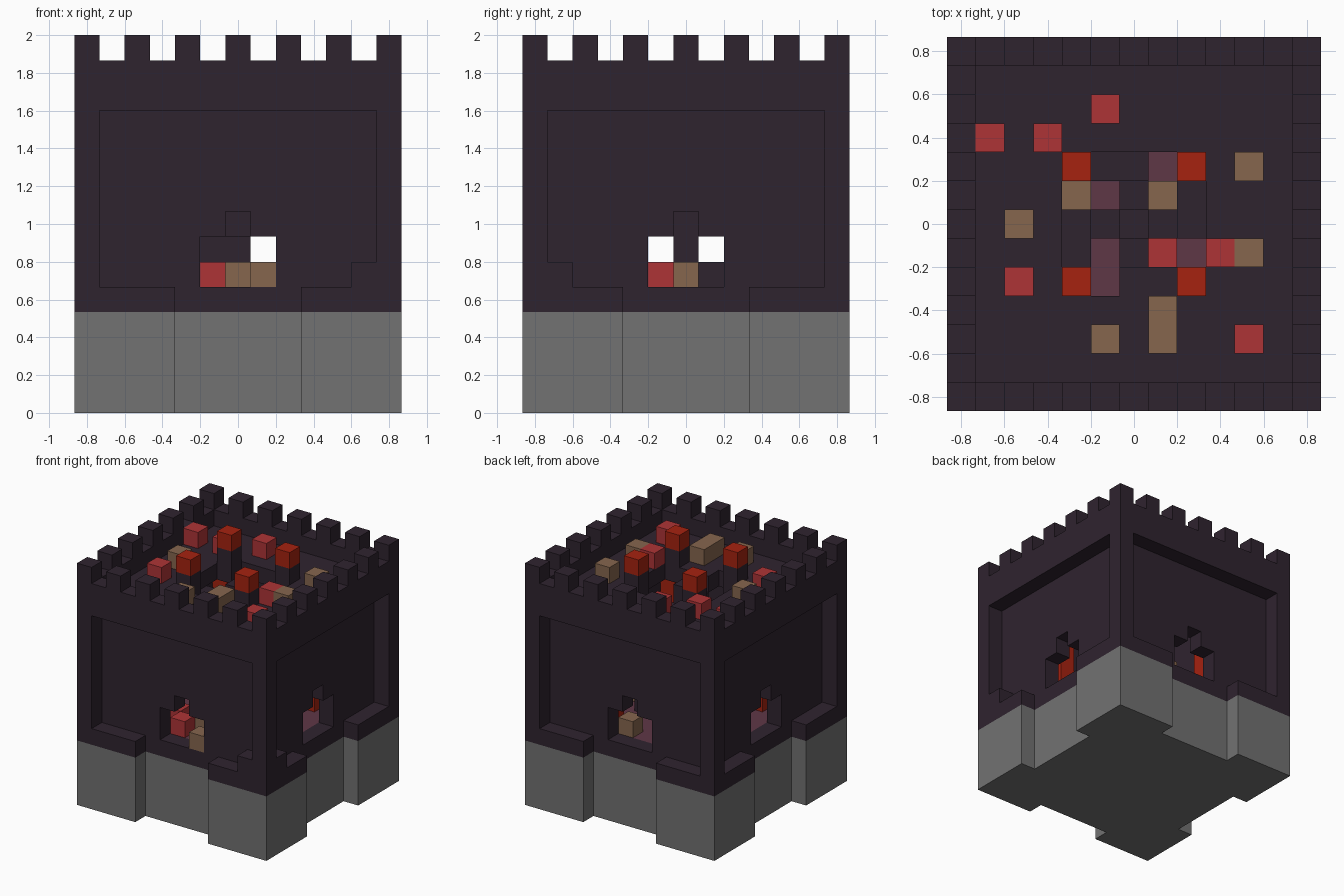
import bpy, bmesh, math
from mathutils import Matrix, Vector

if "Cube" in bpy.data.objects:
    bpy.data.objects.remove(bpy.data.objects["Cube"], do_unlink=True)

U = 2 / 15          # size of one block
N = 13              # blocks along each side


def material(name, rgb):
    m = bpy.data.materials.new(name)
    m.use_nodes = True
    m.diffuse_color = (*rgb, 1)
    bsdf = next(n for n in m.node_tree.nodes if n.type == 'BSDF_PRINCIPLED')
    bsdf.inputs["Base Color"].default_value = (*rgb, 1)
    bsdf.inputs["Roughness"].default_value = 0.9
    return m


dark = material("dark brick", (0.028, 0.017, 0.028))
grey = material("grey stone", (0.168, 0.168, 0.168))
red = material("red", (0.423, 0.034, 0.037))
orange = material("glowing orange", (0.381, 0.016, 0.005))
tan = material("tan wood", (0.238, 0.133, 0.076))
plum = material("plum carpet", (0.114, 0.038, 0.061))


def blocks(name, mat, boxes, turns=1):
    """One object from boxes (low corner, high corner) in block units, repeated by quarter turns."""
    bm = bmesh.new()
    for lo, hi in boxes:
        lo, hi = Vector(lo), Vector(hi)
        mid, size = (lo + hi) / 2, hi - lo
        place = Matrix.Translation(((mid.x - N / 2) * U, (mid.y - N / 2) * U, mid.z * U))
        for t in range(turns):
            turn = Matrix.Rotation(t * math.pi / 2, 4, 'Z')
            bmesh.ops.create_cube(bm, size=1, matrix=turn @ place @ Matrix.Diagonal((*(size * U), 1)))
    me = bpy.data.meshes.new(name)
    bm.to_mesh(me)
    bm.free()
    me.materials.append(mat)
    ob = bpy.data.objects.new(name, me)
    bpy.context.collection.objects.link(ob)
    return ob


def cell(x, y, z):
    return ((x, y, z), (x + 1, y + 1, z + 1))


# Stone base with wider corners
blocks("stone_base_core", grey, [((1, 1, 0), (12, 12, 4))])
blocks("stone_base_corners", grey, [((0, 0, 0), (4, 1, 4)), ((0, 1, 0), (1, 4, 4))], 4)

# Brick course over the base, corner posts and overhanging top band
blocks("brick_course", dark, [((0, 0, 4), (4, 1, 5)), ((0, 1, 4), (1, 4, 5)),
                              ((1, 1, 4), (11, 2, 5))], 4)
blocks("corner_posts", dark, [((0, 0, 5), (1, 1, 12))], 4)
blocks("corner_step", dark, [cell(11, 0, 5), cell(12, 1, 5)])
blocks("top_band", dark, [((0, 0, 12), (12, 1, 14))], 4)
blocks("battlements", dark, [cell(x, 0, 14) for x in range(0, 12, 2)], 4)

# Recessed walls, each with a cross-topped window
blocks("recessed_walls", dark, [((1, 1, 5), (5, 2, 12)), ((8, 1, 5), (11, 2, 12)),
                                ((5, 1, 7), (6, 2, 12)), ((7, 1, 7), (8, 2, 12)),
                                ((6, 1, 8), (7, 2, 12))], 4)

# Carpeted chamber floor and glowing columns
blocks("chamber_floor", plum, [((2, 2, 4), (11, 11, 5))])
blocks("glowing_columns", orange, [((3, 3, 5), (4, 4, 12))], 4)

# Roof deck around the stairwell, with lamps on posts
blocks("roof_deck", dark, [((1, 1, 12), (9, 4, 13))], 4)
blocks("lamp_posts", dark, [((4, 4, 12), (5, 5, 14))], 4)
blocks("lamps", orange, [cell(4, 4, 14)], 4)

# Spiral stair: a pillar with steps that climb by quarter turns
blocks("stair_pillar", dark, [((6, 6, 5), (7, 7, 13))])
arms = [[(8, 6), (8, 7), (7, 6)], [(6, 8), (5, 8), (6, 7)],
        [(4, 6), (4, 5), (5, 6)], [(6, 4), (7, 4), (6, 5)]]
steps = []
for level in range(5, 13):
    a, b, inner = arms[(level - 5) % 4]
    steps += [cell(*a, level), cell(*b, level)]
    if level > 5:
        steps.append(cell(*inner, level - 1))
blocks("stair_steps", dark, steps)

# Loose cubes on the deck and in the chamber
deck_red = [(1, 9), (3, 9), (5, 10), (2, 4), (10, 2), (9, 5)]
deck_tan = [(10, 8), (2, 6), (10, 5), (5, 2)]
room_red = [(7, 5), (5, 2), (4, 3)]
room_tan = [(4, 7), (7, 7), (7, 1), (6, 3), (7, 10), (9, 6)]
blocks("deck_red_cubes", red, [cell(x, y, 13) for x, y in deck_red])
blocks("deck_tan_cubes", tan, [cell(x, y, 13) for x, y in deck_tan])
blocks("deck_bench", tan, [((7, 2, 13), (8, 4, 14))])
blocks("chamber_red_cubes", red, [cell(x, y, 5) for x, y in room_red])
blocks("chamber_tan_cubes", tan, [cell(x, y, 5) for x, y in room_tan])
